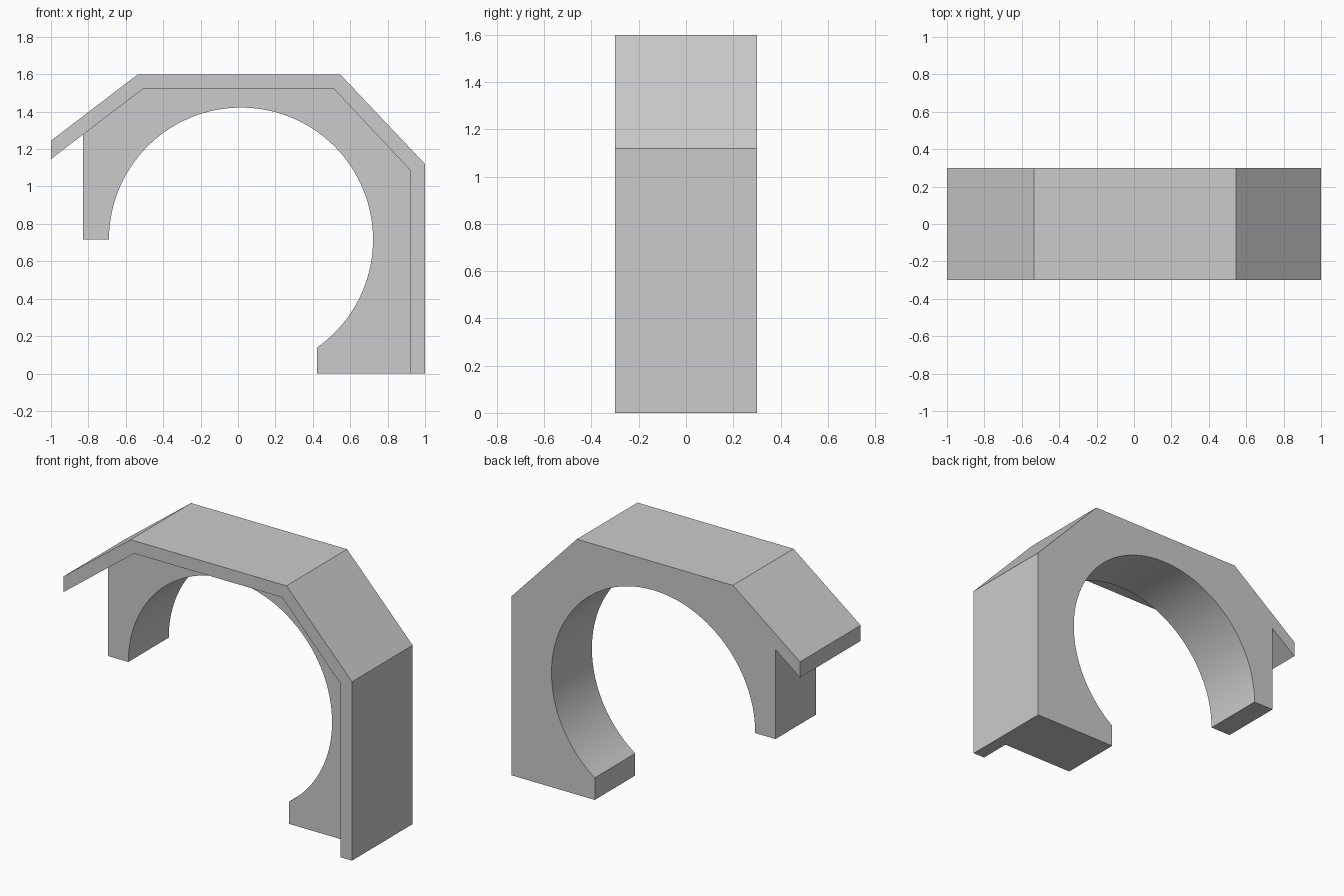
import bpy, bmesh
from math import cos, sin, radians

cube = bpy.data.objects.get("Cube")
if cube:
    bpy.data.objects.remove(cube, do_unlink=True)

grey = bpy.data.materials.new("plain grey")
grey.use_nodes = True
colour = (0.6, 0.6, 0.6, 1)
grey.diffuse_color = colour
grey.node_tree.nodes["Principled BSDF"].inputs["Base Color"].default_value = colour


def prism(name, outline, front, back):
    """Extrude an outline in x and z from front to back."""
    bm = bmesh.new()
    face = bm.faces.new([bm.verts.new((x, front, z)) for x, z in outline])
    result = bmesh.ops.extrude_face_region(bm, geom=[face])
    moved = [v for v in result["geom"] if isinstance(v, bmesh.types.BMVert)]
    bmesh.ops.translate(bm, verts=moved, vec=(0, back - front, 0))
    bmesh.ops.recalc_face_normals(bm, faces=bm.faces)
    mesh = bpy.data.meshes.new(name)
    bm.to_mesh(mesh)
    bm.free()
    mesh.materials.append(grey)
    obj = bpy.data.objects.new(name, mesh)
    bpy.context.collection.objects.link(obj)
    return obj


# Bent outer band: right wall, slope, flat top and overhanging eave
outer = [(-1, 1.245), (-0.535, 1.6), (0.546, 1.6), (1, 1.12), (1, 0)]
inner = [(-1, 1.147), (-0.51, 1.52), (0.515, 1.52), (0.92, 1.087), (0.92, 0)]
shell = prism("arch_shell", outer + inner[::-1], -0.3, 0.3)

# Recessed web with the round opening; its outer edge is buried in the band
cx, cz, radius, steps = 0.016, 0.716, 0.706, 80
start, end = radians(-54.9), radians(180)
angles = [start + (end - start) * i / steps for i in range(steps + 1)]
arc = [(cx + radius * cos(a), cz + radius * sin(a)) for a in angles]
rim = [(-0.83, cz), (-0.83, 1.325), (-0.52, 1.56), (0.53, 1.56), (0.96, 1.1), (0.96, 0)]
web = prism("arch_web", rim + [(arc[0][0], 0)] + arc, -0.1, 0.3)

# Join both into one solid and clean up flat areas
bpy.context.view_layer.objects.active = shell
shell.select_set(True)
union = shell.modifiers.new("join", "BOOLEAN")
union.operation, union.solver, union.object = "UNION", "EXACT", web
clean = shell.modifiers.new("clean", "DECIMATE")
clean.decimate_type, clean.angle_limit = "DISSOLVE", radians(1)
for name in ("join", "clean"):
    bpy.ops.object.modifier_apply(modifier=name)
bpy.data.objects.remove(web, do_unlink=True)
bpy.ops.object.shade_smooth_by_angle(angle=radians(25))
